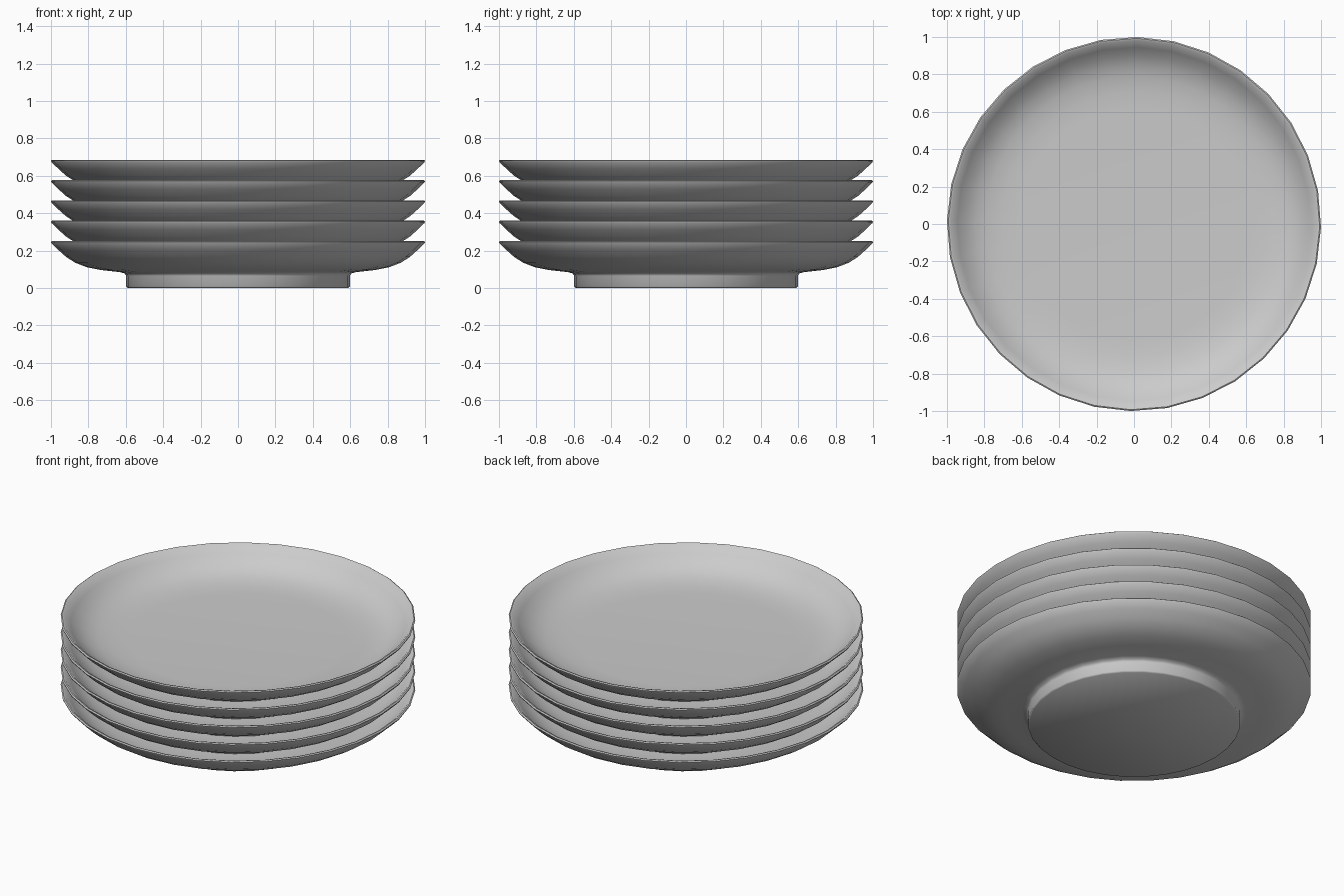
import bpy, bmesh, math

if "Cube" in bpy.data.objects:
    bpy.data.objects.remove(bpy.data.objects["Cube"])

SEGMENTS = 32
COUNT = 5
SPACING = 0.1085
TURN = math.radians(-1)

# Half cross-section (radius, height): foot, underside, rim, inner bowl
PROFILE = [
    (0.0, 0.0), (0.59, 0.0), (0.598, 0.008), (0.598, 0.065), (0.606, 0.078),
    (0.63, 0.085), (0.73, 0.096), (0.81, 0.112), (0.87, 0.135), (0.92, 0.167),
    (0.96, 0.203), (0.998, 0.240), (1.0, 0.247), (0.993, 0.252), (0.982, 0.249),
    (0.945, 0.210), (0.90, 0.172), (0.85, 0.143), (0.79, 0.124),
    (0.71, 0.112), (0.62, 0.108), (0.0, 0.108),
]


def lathe(name, profile):
    """Spin a profile around z into a closed mesh."""
    bm = bmesh.new()
    verts = [bm.verts.new((r * math.cos(TURN), r * math.sin(TURN), z)) for r, z in profile]
    edges = [bm.edges.new(pair) for pair in zip(verts, verts[1:])]
    bmesh.ops.spin(bm, geom=verts + edges, cent=(0, 0, 0), axis=(0, 0, 1),
                   angle=math.tau, steps=SEGMENTS)
    bmesh.ops.remove_doubles(bm, verts=bm.verts[:], dist=0.0005)
    bmesh.ops.recalc_face_normals(bm, faces=bm.faces[:])
    mesh = bpy.data.meshes.new(name)
    bm.to_mesh(mesh)
    bm.free()
    return mesh


# Stack of identical plates sharing one mesh
plate_mesh = lathe("plate", PROFILE)
plate_mesh.shade_smooth()
plate_mesh.set_sharp_from_angle(angle=math.radians(50))
for i in range(COUNT):
    plate = bpy.data.objects.new(f"plate_{i + 1}", plate_mesh)
    plate.location.z = i * SPACING
    bpy.context.collection.objects.link(plate)
